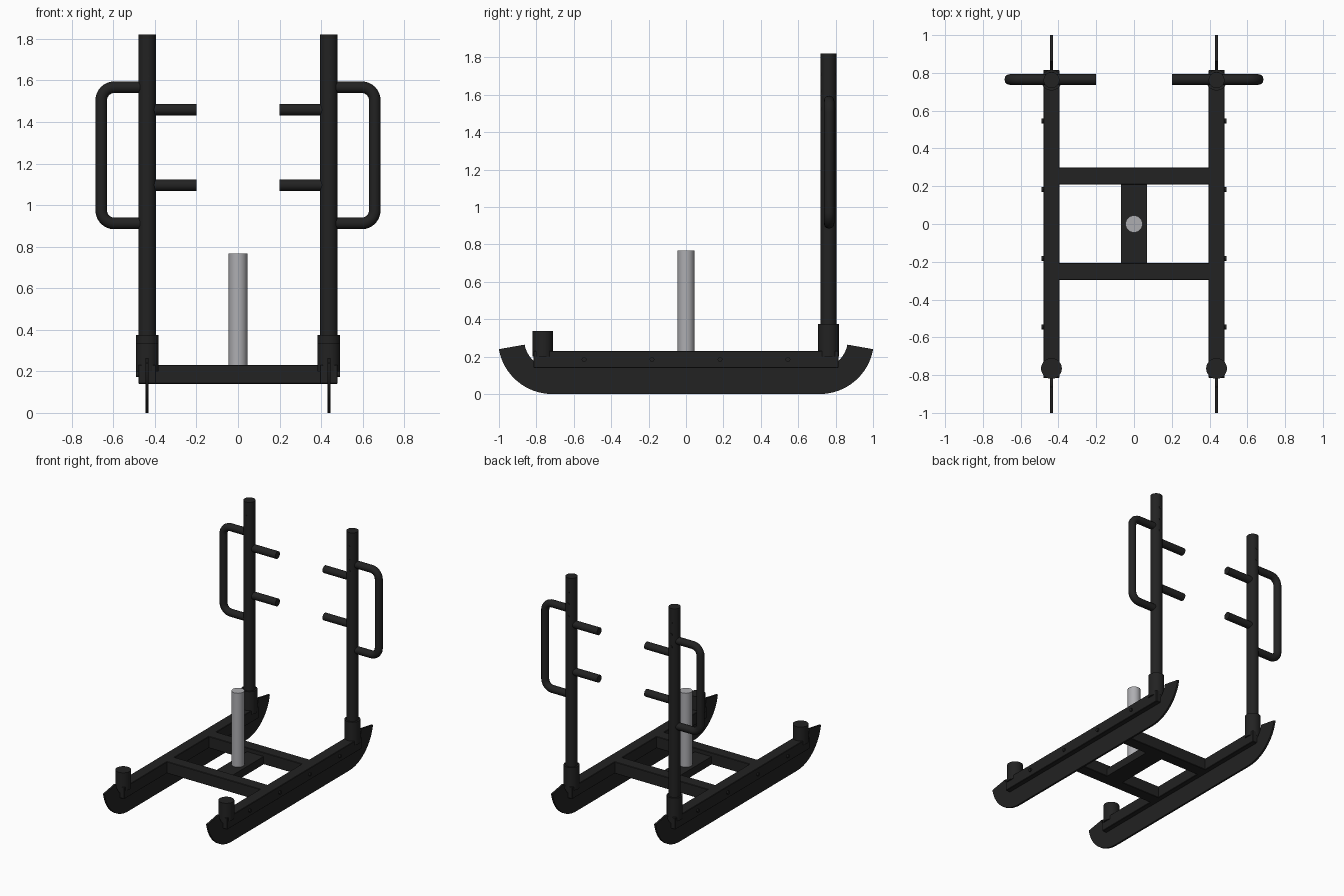
import bpy, bmesh, math
from mathutils import Vector

if "Cube" in bpy.data.objects:
    bpy.data.objects.remove(bpy.data.objects["Cube"])


def material(name, rgb):
    m = bpy.data.materials.new(name)
    m.diffuse_color = (*rgb, 1)
    m.use_nodes = True
    m.node_tree.nodes["Principled BSDF"].inputs["Base Color"].default_value = m.diffuse_color
    return m


BLACK = material("black paint", (0.016, 0.016, 0.016))
STEEL = material("bare steel", (0.42, 0.42, 0.44))


def finish(bm, name, mat, smooth=False):
    bmesh.ops.recalc_face_normals(bm, faces=bm.faces)
    me = bpy.data.meshes.new(name)
    bm.to_mesh(me)
    bm.free()
    ob = bpy.data.objects.new(name, me)
    bpy.context.collection.objects.link(ob)
    me.materials.append(mat)
    if smooth:
        bpy.ops.object.select_all(action='DESELECT')
        ob.select_set(True)
        bpy.context.view_layer.objects.active = ob
        bpy.ops.object.shade_smooth_by_angle(angle=math.radians(35))
    return ob


def box(name, lo, hi, mat=BLACK, bevel=0.0):
    bm = bmesh.new()
    bmesh.ops.create_cube(bm, size=1)
    for v in bm.verts:
        v.co = Vector([(a + b) / 2 + c * (b - a) for a, b, c in zip(lo, hi, v.co)])
    if bevel:
        bmesh.ops.bevel(bm, geom=bm.edges[:], offset=bevel, segments=1, affect='EDGES')
    return finish(bm, name, mat)


def rod(name, a, b, r, mat=BLACK, sides=32):
    a, b = Vector(a), Vector(b)
    bm = bmesh.new()
    bmesh.ops.create_cone(bm, cap_ends=True, segments=sides, radius1=r, radius2=r,
                          depth=(b - a).length)
    rot = Vector((0, 0, 1)).rotation_difference(b - a).to_matrix()
    for v in bm.verts:
        v.co = rot @ v.co + (a + b) / 2
    return finish(bm, name, mat, True)


def pipe(name, pts, r):
    cu = bpy.data.curves.new(name, 'CURVE')
    cu.dimensions = '3D'
    cu.bevel_depth = r
    cu.bevel_resolution = 4
    sp = cu.splines.new('POLY')
    sp.points.add(len(pts) - 1)
    for p, co in zip(sp.points, pts):
        p.co = (*co, 1)
    sp.use_smooth = True
    ob = bpy.data.objects.new(name, cu)
    cu.materials.append(BLACK)
    bpy.context.collection.objects.link(ob)
    bpy.ops.object.select_all(action='DESELECT')
    ob.select_set(True)
    bpy.context.view_layer.objects.active = ob
    bpy.ops.object.convert(target='MESH')


def arc(cy, cz, r, a0, a1, n):
    return [(cy + r * math.cos(math.radians(a0 + (a1 - a0) * i / n)),
             cz + r * math.sin(math.radians(a0 + (a1 - a0) * i / n))) for i in range(n + 1)]


def runner(name, x, t=0.014):
    # flat blade with both ends curling up as concentric arcs
    N = 16
    outer = arc(0.715, 0.29, 0.29, -90, -10, N)
    inner = arc(0.715, 0.29, 0.15, -90, -10, N)
    outer = [(-y, z) for y, z in reversed(outer)] + outer
    inner = [(-y, z) for y, z in reversed(inner)] + inner
    bm = bmesh.new()
    o = [bm.verts.new((x - t / 2, *p)) for p in outer]
    i = [bm.verts.new((x - t / 2, *p)) for p in inner]
    for k in range(len(o) - 1):
        bm.faces.new((o[k], o[k + 1], i[k + 1], i[k]))
    ext = bmesh.ops.extrude_face_region(bm, geom=bm.faces[:])
    for v in ext["geom"]:
        if isinstance(v, bmesh.types.BMVert):
            v.co.x += t
    finish(bm, name, BLACK, True)


X, Y = 0.437, 0.765
for s, side in ((-1, "left"), (1, "right")):
    x = s * X
    # skid blade, side beam, sleeves and post
    runner(f"{side}_runner", x)
    box(f"{side}_beam", (x - 0.043, -0.815, 0.14), (x + 0.043, 0.815, 0.23), bevel=0.003)
    rod(f"{side}_front_sleeve", (x, -Y, 0.2), (x, -Y, 0.337), 0.055)
    rod(f"{side}_rear_sleeve", (x, 0.762, 0.2), (x, 0.762, 0.375), 0.055)
    rod(f"{side}_post", (x, 0.762, 0.23), (x, 0.762, 1.82), 0.042)
    # beam bolts
    for n, y in enumerate((-0.545, -0.182, 0.182, 0.545)):
        rod(f"{side}_bolt_{n}", (x + s * 0.03, y, 0.185), (x + s * 0.053, y, 0.185), 0.013, sides=12)
    # adjustment pins near the post top
    for n, z in enumerate((1.525, 1.62, 1.71)):
        rod(f"{side}_pin_{n}", (x, 0.719, z), (x, 0.805, z), 0.01, sides=12)
    # inner pegs
    for n, z in enumerate((1.096, 1.459)):
        rod(f"{side}_peg_{n}", (x, Y, z), (s * 0.2, Y, z), 0.028)
    # outer D-shaped grip
    xo, zt, zb, r = 0.658, 1.567, 0.912, 0.062
    path = [(X, zt)] + arc(xo - r, zt - r, r, 90, 0, 8) \
        + arc(xo - r, zb + r, r, 0, -90, 8) + [(X, zb)]
    pipe(f"{side}_grip", [(s * px, Y, pz) for px, pz in path], 0.028)

# cross members and weight post
for y, name in ((-0.252, "front"), (0.255, "rear")):
    box(f"{name}_crossbar", (-0.40, y - 0.045, 0.14), (0.40, y + 0.045, 0.23), bevel=0.003)
box("centre_plate", (-0.07, -0.22, 0.14), (0.07, 0.22, 0.20))
rod("weight_post", (0, 0, 0.18), (0, 0, 0.767), 0.045, STEEL)
